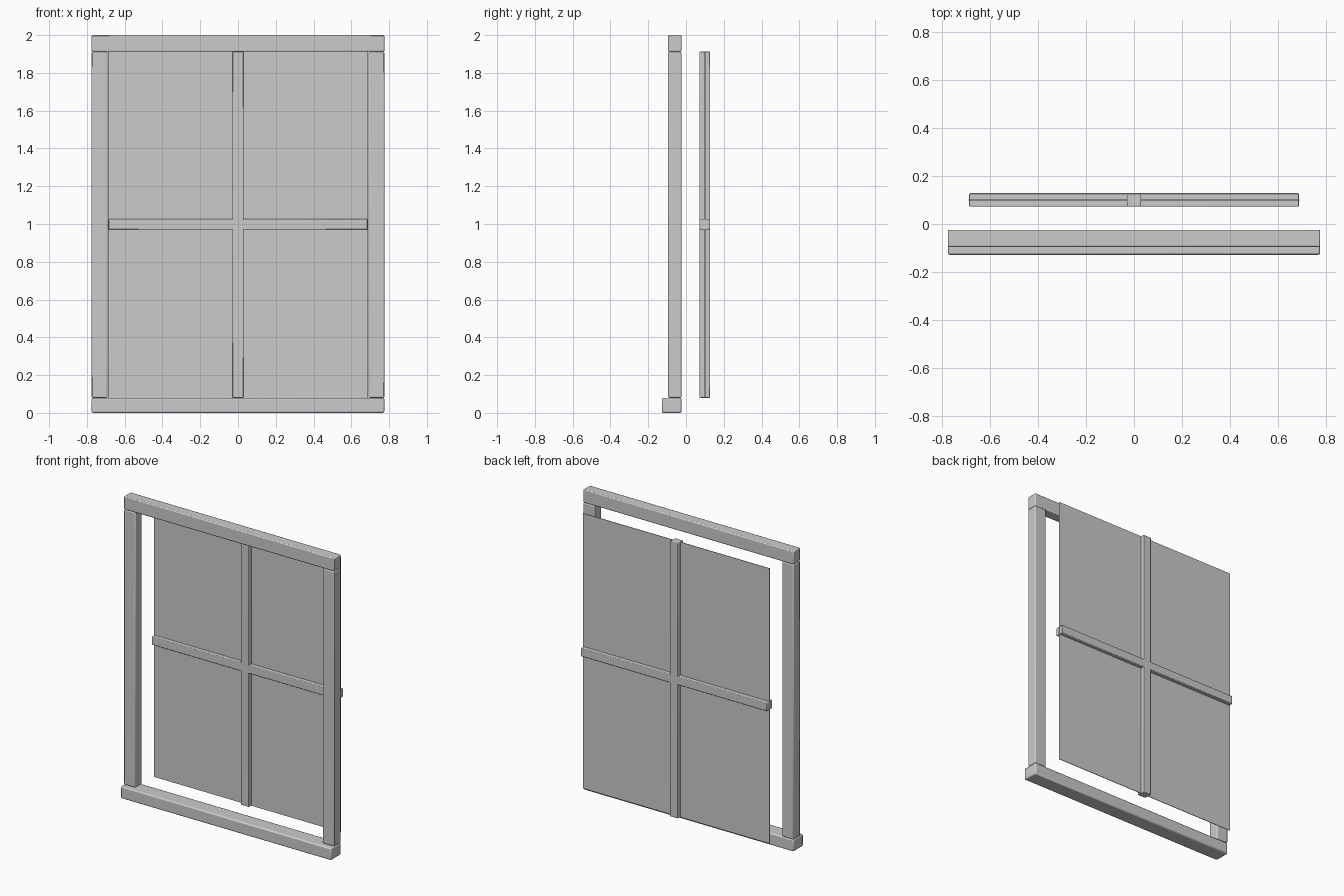
import bpy

if "Cube" in bpy.data.objects:
    bpy.data.objects.remove(bpy.data.objects["Cube"])


def box(name, x, y, z, bevel=0.006):
    """Beveled box from (min, max) ranges on each axis."""
    bpy.ops.mesh.primitive_cube_add(
        size=1, location=[(r[0] + r[1]) / 2 for r in (x, y, z)])
    ob = bpy.context.object
    ob.name = name
    ob.scale = [r[1] - r[0] for r in (x, y, z)]
    bpy.ops.object.transform_apply(location=False, rotation=False, scale=True)
    if bevel:
        mod = ob.modifiers.new("bevel", "BEVEL")
        mod.width = bevel
        mod.segments = 2
        bpy.ops.object.shade_smooth_by_angle()
    return ob


FRAME_Y = (-0.095, -0.024)
BAR_Y = (0.072, 0.128)
OPENING_Z = (0.08, 1.912)

# Outer frame: head, projecting sill and two side jambs
box("frame_head", (-0.775, 0.775), FRAME_Y, (1.912, 2.0))
box("frame_sill", (-0.775, 0.775), (-0.128, -0.024), (0.0, 0.08), 0.008)
for side, s in (("left", -1), ("right", 1)):
    box("frame_jamb_" + side, sorted((s * 0.69, s * 0.775)), FRAME_Y, OPENING_Z)

# Glazing bars crossing behind the frame
box("glazing_bar_vertical", (-0.03, 0.03), BAR_Y, OPENING_Z, 0.004)
box("glazing_bar_horizontal", (-0.686, 0.686), BAR_Y, (0.97, 1.026), 0.004)

# Thin glass pane through the middle of the bars
box("glass_pane", (-0.688, 0.688), (0.098, 0.102), OPENING_Z, 0)
